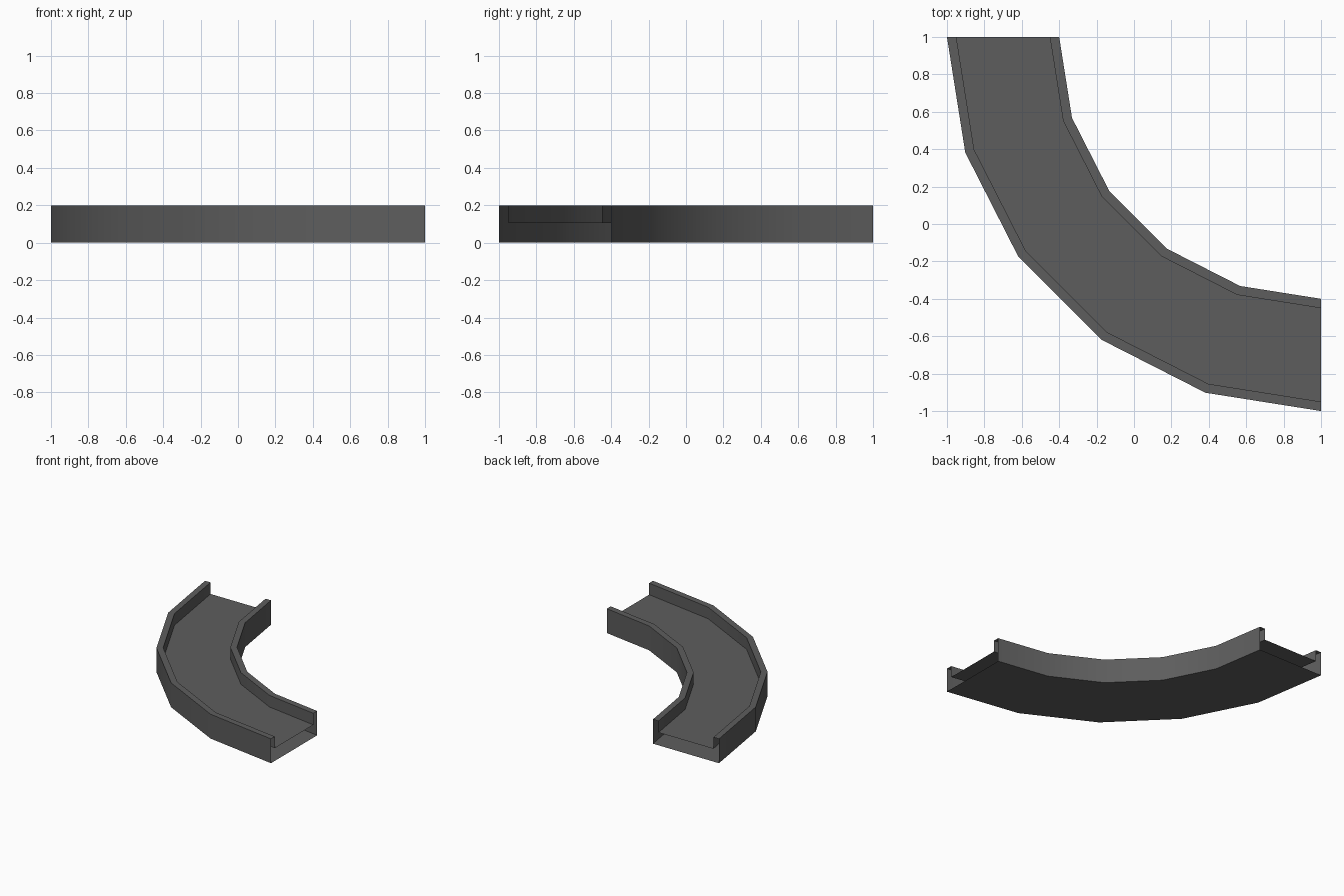
import bpy, bmesh, math

if "Cube" in bpy.data.objects:
    bpy.data.objects.remove(bpy.data.objects["Cube"])

SEGMENTS = 5
# channel cross-section: (radius from bend centre, height)
PROFILE = [(1.4, 0), (2.0, 0), (2.0, 0.2), (1.95, 0.2),
           (1.95, 0.105), (1.45, 0.105), (1.45, 0.2), (1.4, 0.2)]

mat = bpy.data.materials.new("dark grey")
mat.diffuse_color = (0.11, 0.11, 0.11, 1)
mat.use_nodes = True
mat.node_tree.nodes["Principled BSDF"].inputs["Base Color"].default_value = mat.diffuse_color

# sweep the section through a quarter turn about (1, 1); the ends stay open
bm = bmesh.new()
rings = []
for i in range(SEGMENTS + 1):
    a = math.pi + i * math.pi / 2 / SEGMENTS
    rings.append([bm.verts.new((1 + r * math.cos(a), 1 + r * math.sin(a), z))
                  for r, z in PROFILE])
n = len(PROFILE)
for r0, r1 in zip(rings, rings[1:]):
    for k in range(n):
        m = (k + 1) % n
        bm.faces.new((r0[k], r0[m], r1[m], r1[k]))

# make the normals point outward: the underside must face down
bmesh.ops.recalc_face_normals(bm, faces=bm.faces)
bm.normal_update()
under = min(bm.faces, key=lambda f: f.calc_center_median().z)
if under.normal.z > 0:
    bmesh.ops.reverse_faces(bm, faces=bm.faces)

mesh = bpy.data.meshes.new("curved_channel")
bm.to_mesh(mesh)
bm.free()
mesh.materials.append(mat)
obj = bpy.data.objects.new("curved_channel", mesh)
bpy.context.collection.objects.link(obj)

# smooth along the bend, sharp at the section corners
bpy.context.view_layer.objects.active = obj
obj.select_set(True)
bpy.ops.object.shade_smooth_by_angle(angle=math.radians(30))
